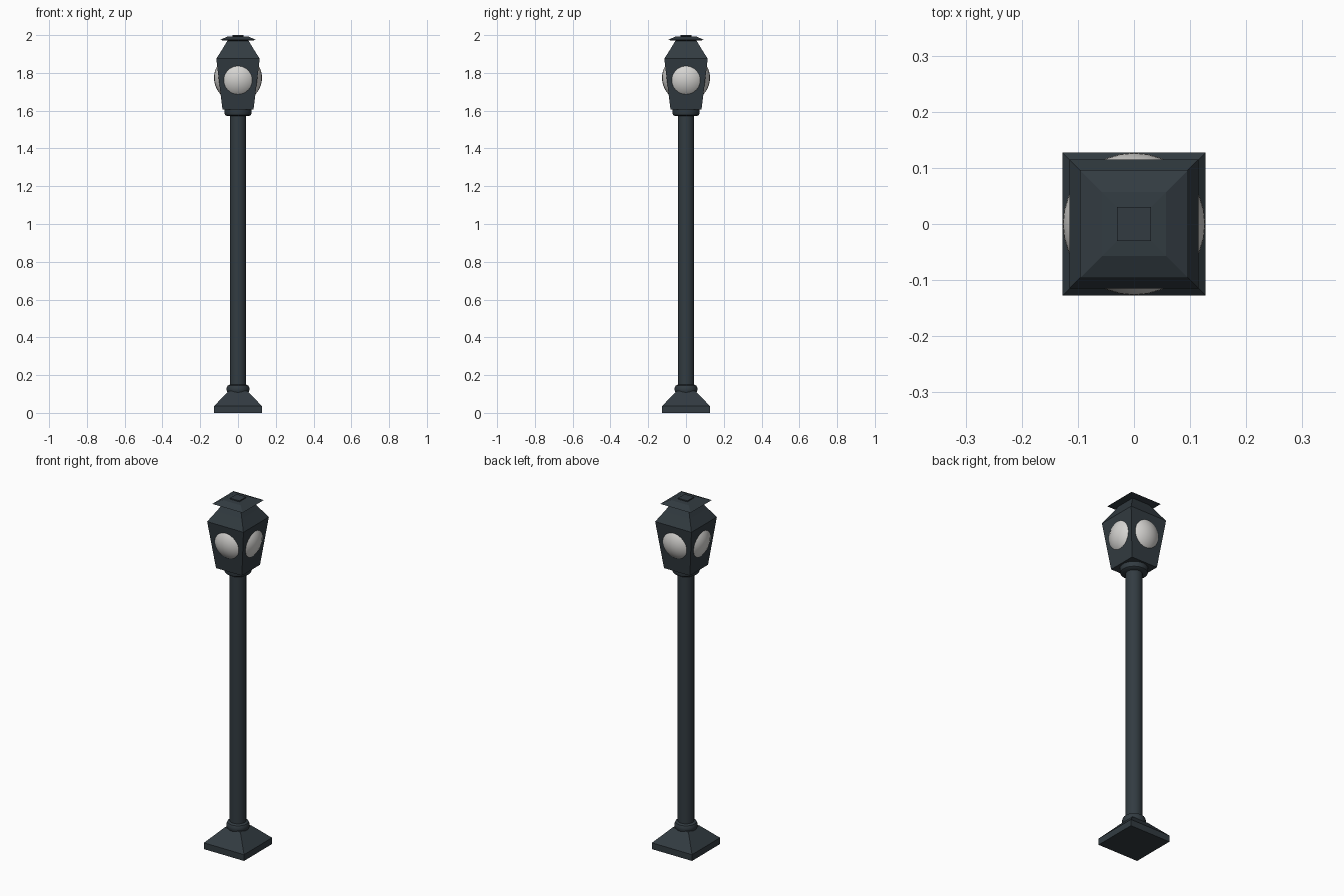
import bpy, bmesh, math

if "Cube" in bpy.data.objects:
    bpy.data.objects.remove(bpy.data.objects["Cube"])


def material(name, rgb):
    m = bpy.data.materials.new(name)
    m.diffuse_color = (*rgb, 1)
    m.use_nodes = True
    m.node_tree.nodes["Principled BSDF"].inputs["Base Color"].default_value = m.diffuse_color
    return m


METAL = material("dark_slate_metal", (0.032, 0.044, 0.053))
GLASS = material("milky_glass", (0.68, 0.67, 0.65))


def loft(name, profile, sides, mat, square=False):
    """Closed solid from (half width or radius, z) rings."""
    bm = bmesh.new()
    rings = []
    for r, z in profile:
        ring = []
        for i in range(sides):
            a = 2 * math.pi * (i + 0.5) / sides
            k = r * math.sqrt(2) if square else r
            ring.append(bm.verts.new((k * math.cos(a), k * math.sin(a), z)))
        rings.append(ring)
    for low, high in zip(rings, rings[1:]):
        for i in range(sides):
            j = (i + 1) % sides
            bm.faces.new((low[i], low[j], high[j], high[i]))
    bm.faces.new(rings[0][::-1])
    bm.faces.new(rings[-1])
    return finish(bm, name, mat, smooth=not square)


def finish(bm, name, mat, smooth):
    mesh = bpy.data.meshes.new(name)
    bm.to_mesh(mesh)
    bm.free()
    mesh.materials.append(mat)
    ob = bpy.data.objects.new(name, mesh)
    bpy.context.collection.objects.link(ob)
    if smooth:
        bpy.ops.object.select_all(action='DESELECT')
        ob.select_set(True)
        bpy.context.view_layer.objects.active = ob
        bpy.ops.object.shade_smooth_by_angle(angle=math.radians(35))
    return ob


# Square foot with sloping top
loft("base", [(0.127, 0), (0.127, 0.036), (0.05, 0.115)], 4, METAL, True)

# Round post and its two collars
loft("post", [(0.043, 0.10), (0.043, 1.59)], 32, METAL)
loft("lower_collar",
     [(0.045, 0.10), (0.055, 0.106), (0.060, 0.118), (0.060, 0.133),
      (0.055, 0.144), (0.043, 0.15)], 32, METAL)
loft("upper_collar",
     [(0.060, 1.572), (0.069, 1.578), (0.072, 1.588), (0.072, 1.608)], 32, METAL)

# Tapered lantern box with hipped roof
loft("lantern_body", [(0.082, 1.605), (0.115, 1.875)], 4, METAL, True)
loft("lantern_roof", [(0.115, 1.875), (0.080, 1.93), (0.055, 1.972)], 4, METAL, True)

# Overhanging cap and top block
loft("roof_cap", [(0.055, 1.970), (0.096, 1.974), (0.057, 1.992), (0.030, 1.994),
                  (0.030, 2.0)], 4, METAL, True)

# One glass globe bulging through all four lantern sides
bm = bmesh.new()
bmesh.ops.create_uvsphere(bm, u_segments=32, v_segments=24, radius=0.127)
bmesh.ops.translate(bm, vec=(0, 0, 1.774), verts=bm.verts)
finish(bm, "glass_globe", GLASS, True)
